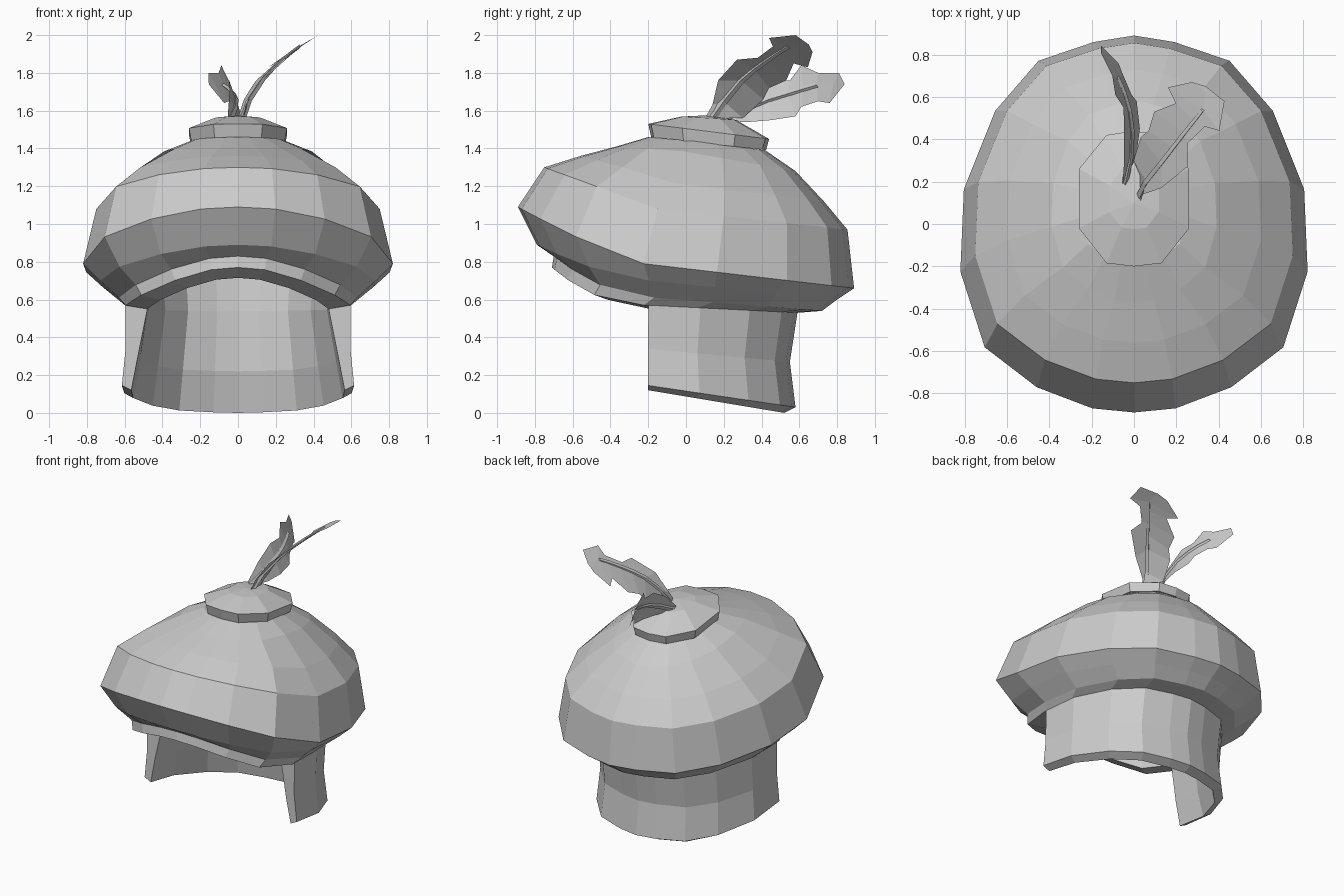
import bpy, bmesh

if "Cube" in bpy.data.objects:
    bpy.data.objects.remove(bpy.data.objects["Cube"])

# Half outline of the hat as (width fraction, front-to-back fraction)
HALF = [(0, 0), (.24, .011), (.56, .067), (.86, .173), (1, .374),
        (.98, .592), (.80, .80), (.55, .933), (.23, .983), (0, 1)]
MID = .374


def ring(front, back, width, zf, zm, zb, power=1):
    """18-point hat outline; height runs from front over the side to the back."""
    pts = []
    for w, s in HALF:
        if s < MID:
            z = zm + (zf - zm) * (1 - s / MID) ** power
        else:
            z = zm + (zb - zm) * (s - MID) / (1 - MID)
        pts.append((w * width, front + (back - front) * s, z))
    return pts + [(-x, y, z) for x, y, z in pts[8:0:-1]]


def finish(name, bm):
    bmesh.ops.recalc_face_normals(bm, faces=bm.faces)
    me = bpy.data.meshes.new(name)
    bm.to_mesh(me)
    bm.free()
    ob = bpy.data.objects.new(name, me)
    bpy.context.collection.objects.link(ob)
    return ob


def loft(name, rings, around=True, along=False, tip=None, open_end=False):
    """Bridge rings; 'around' closes each ring, 'along' joins last ring to first."""
    bm = bmesh.new()
    v = [[bm.verts.new(p) for p in r] for r in rings]
    n, m = len(v[0]), len(v)
    for i in range(m if along else m - 1):
        a, b = v[i], v[(i + 1) % m]
        for j in range(n if around else n - 1):
            k = (j + 1) % n
            bm.faces.new((a[j], a[k], b[k], b[j]))
    if along:
        bm.faces.new([r[0] for r in v])
        bm.faces.new([r[-1] for r in v])
    elif around:
        bm.faces.new(v[0])
        if tip:
            t = bm.verts.new(tip)
            for j in range(n):
                bm.faces.new((v[-1][j], v[-1][(j + 1) % n], t))
        elif not open_end:
            bm.faces.new(v[-1])
    return finish(name, bm)


# Puffed crown, underside and front trim; hollow inside
trim_outer = ring(-.71, .59, .595, .77, .57, .53, 2.1)
trim_inner = ring(-.60, .50, .48, .715, .55, .54, 2.0)
loft("crown", [
    ring(-.20, .42, .25, 1.46, 1.44, 1.39),
    ring(-.37, .58, .39, 1.41, 1.385, 1.28),
    ring(-.56, .73, .60, 1.36, 1.22, 1.12, .9),
    ring(-.75, .855, .75, 1.30, 1.08, .97, 1),
    ring(-.89, .89, .82, 1.09, .79, .66, 1.2),
    ring(-.79, .80, .73, .89, .70, .60, 1.5),
    ring(-.70, .72, .63, .83, .61, .54, 1.9),
    trim_outer,
    trim_inner,
    ring(-.60, .53, .50, .80, .75, .75),
], open_end=True)

# Neck guard wrapping the sides and back
back = slice(4, 15)
loft("neck_guard", [r[back] for r in (
    ring(-.67, .59, .595, 0, .57, .53),
    ring(-.65, .55, .595, 0, .34, .27),
    ring(-.666, .58, .615, 0, .145, .03),
    ring(-.63, .52, .565, 0, .12, 0),
    ring(-.61, .48, .53, 0, .30, .22),
    trim_inner)], around=False, along=True)

# Ten-sided button on top
BUTTON = [(0, -.32), (.13, -.305), (.26, -.14), (.26, .14), (.13, .30), (0, .32)]


def button_ring(scale, z0, slope):
    half = [(x * scale, .12 + y * scale, z0 - slope * y * scale) for x, y in BUTTON]
    return half + [(-x, y, z) for x, y, z in half[4:0:-1]]


loft("top_button", [button_ring(.95, 1.425, .11), button_ring(1, 1.49, .125),
                    button_ring(.45, 1.56, .06)], tip=(0, .1, 1.575))


# Feathers: rows of (upper edge, quill, lower edge) in side view, bent sideways by a function
def feather(name, rows, tip, bend, twist):
    def place(p, q):
        # The vane turns slightly about its quill
        side = (p[1] - q[1]) * twist
        return (bend(*p) + side, p[0], p[1])
    bm = bmesh.new()
    v = [[bm.verts.new(place(p, r[1])) for p in r] for r in rows]
    for a, b in zip(v, v[1:]):
        for j in (0, 1):
            bm.faces.new((a[j], a[j + 1], b[j + 1], b[j]))
    t = bm.verts.new(place(tip, tip))
    for j in (0, 1):
        bm.faces.new((v[-1][j], v[-1][j + 1], t))
    finish(name + "_vane", bm)

    # Slim tapered quill along the middle of the vane
    quill = []
    for i, row in enumerate(rows[:-1]):
        x, y, z = place(row[1], row[1])
        r = .016 - .008 * i / len(rows)
        quill.append([(x - r, y, z), (x, y - r, z + r), (x + r, y, z), (x, y + r, z - r)])
    loft(name + "_quill", quill)


feather("right_feather", [
    ((.10, 1.56), (.13, 1.55), (.23, 1.56)),
    ((.14, 1.63), (.20, 1.65), (.30, 1.56)),
    ((.17, 1.76), (.29, 1.76), (.41, 1.66)),
    ((.27, 1.87), (.36, 1.82), (.44, 1.72)),
    ((.38, 1.88), (.43, 1.87), (.53, 1.76)),
    ((.46, 1.94), (.49, 1.91), (.57, 1.85)),
    ((.44, 1.985), (.54, 1.94), (.645, 1.83)),
    ((.58, 2.0), (.62, 1.95), (.67, 1.91)),
], (.65, 1.95), lambda y, z: .025 + .22 * (z - 1.56) + 1.5 * (z - 1.56) ** 2, .3)

feather("left_feather", [
    ((.19, 1.57), (.20, 1.55), (.22, 1.54)),
    ((.30, 1.68), (.32, 1.61), (.33, 1.54)),
    ((.44, 1.76), (.44, 1.66), (.45, 1.55)),
    ((.55, 1.76), (.54, 1.69), (.58, 1.57)),
    ((.61, 1.84), (.62, 1.715), (.61, 1.62)),
    ((.70, 1.80), (.69, 1.735), (.70, 1.65)),
    ((.81, 1.80), (.78, 1.74), (.76, 1.64)),
], (.84, 1.74), lambda y, z: -.01 - .9 * (y - .48) ** 2 - .35 * (z - 1.66), 0)
